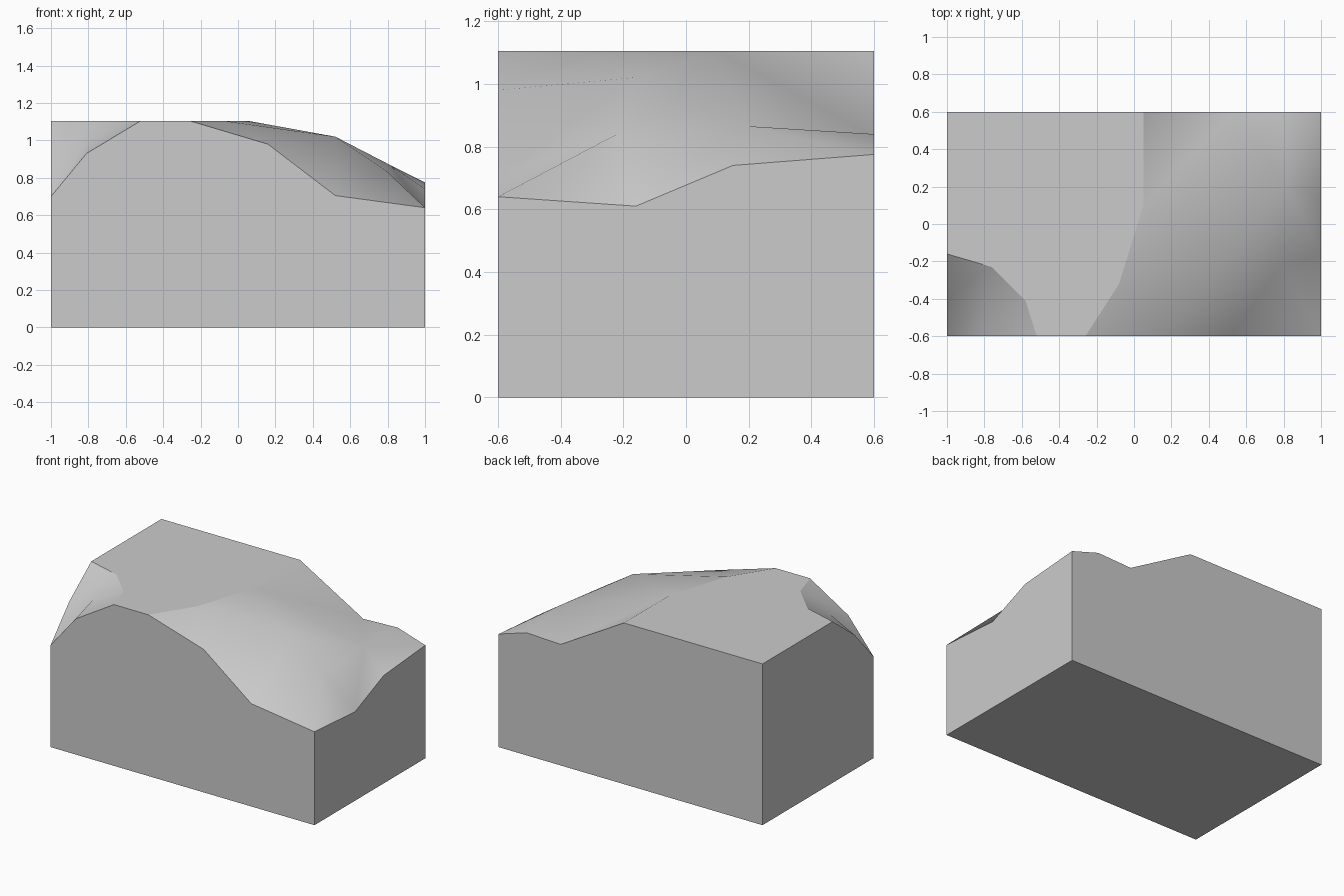
import bpy
import bmesh
from mathutils import Vector
from mathutils.geometry import delaunay_2d_cdt

cube = bpy.data.objects.get("Cube")
if cube:
    bpy.data.objects.remove(cube, do_unlink=True)

TOP = 1.105   # height of the flat plateau
HALF = 0.6    # half depth of the block

# Outline of the block, each run as (position along the edge, height)
front = [(-1, .70), (-.81, .93), (-.52, TOP), (-.26, TOP), (.16, .98), (.52, .705)]
left = [(-HALF, .64), (-.16, .61), (.15, .74)]
back = [(1, .775), (.79, .84), (.53, .83), (.05, TOP)]
right = [(HALF, TOP), (-.16, TOP), (-.4, .92)]
rim = [(x, -HALF, z) for x, z in front] + [(1, y, z) for y, z in left]
rim += [(x, HALF, z) for x, z in back] + [(-1, y, z) for y, z in right]

# Inner points of the terrain
inner = {
    "notch_a": (-.76, -.23, TOP), "notch_b": (-.58, -.41, TOP), "notch_mid": (-.8, -.42, 1.0),
    "brow_a": (-.08, -.32, TOP), "brow_b": (.05, .1, TOP),
    "peak": (.52, -.17, 1.02), "crest": (.82, .2, .865), "spur": (.79, -.22, .84),
}
names = list(inner)
points = rim + list(inner.values())
count = len(rim)


def find(key):
    """Index of a named inner point, or of a rim point given by its x and y."""
    if isinstance(key, str):
        return count + names.index(key)
    return next(i for i, p in enumerate(rim) if p[:2] == key)


# Creases that the triangles must follow
creases = [
    ((-1, -.16), "notch_a"), ("notch_a", "notch_b"), ("notch_b", (-.52, -HALF)),
    ((-.26, -HALF), "brow_a"), ("brow_a", "brow_b"), ("brow_b", (.05, HALF)),
    ("brow_a", "peak"), ("brow_b", "peak"), ((.16, -HALF), "peak"),
    ("peak", "crest"), ("crest", (.79, HALF)), ("crest", (1, .15)),
    ("peak", "spur"), ("spur", (1, -HALF)),
]
edges = [(i, (i + 1) % count) for i in range(count)]
edges += [(find(a), find(b)) for a, b in creases]
flat, _, tris, origin, _, _ = delaunay_2d_cdt(
    [Vector(p[:2]) for p in points], edges, [list(range(count))], 1, 1e-5)

# Terrain surface, smooth within itself
bm = bmesh.new()
top = [bm.verts.new((v.x, v.y, points[o[0]][2])) for v, o in zip(flat, origin)]
for tri in tris:
    face = bm.faces.new([top[i] for i in tri])
    face.normal_update()
    if face.normal.z < 0:
        face.normal_flip()
    face.smooth = True

# Flat walls and base, joined to the terrain along sharp edges
where = {o[0]: i for i, o in enumerate(origin)}
ring = [top[where[i]] for i in range(count)]
foot = [bm.verts.new((v.co.x, v.co.y, 0)) for v in ring]
for i in range(count):
    j = (i + 1) % count
    bm.faces.new((foot[i], foot[j], ring[j], ring[i]))
    bm.edges.get((ring[i], ring[j])).smooth = False
bm.faces.new(foot[::-1])

# Keep the plateau crisp and flat
for edge in bm.edges:
    flats = [all(abs(v.co.z - TOP) < 1e-4 for v in f.verts) for f in edge.link_faces]
    if len(set(flats)) == 2:
        edge.smooth = False
bm.normal_update()

mesh = bpy.data.meshes.new("terrain_block")
bm.to_mesh(mesh)
bm.free()
block = bpy.data.objects.new("terrain_block", mesh)
bpy.context.collection.objects.link(block)

# Plain grey stone
grey = bpy.data.materials.new("light_grey")
grey.use_nodes = True
colour = (.6, .6, .6, 1)
grey.diffuse_color = colour
grey.node_tree.nodes["Principled BSDF"].inputs["Base Color"].default_value = colour
mesh.materials.append(grey)
